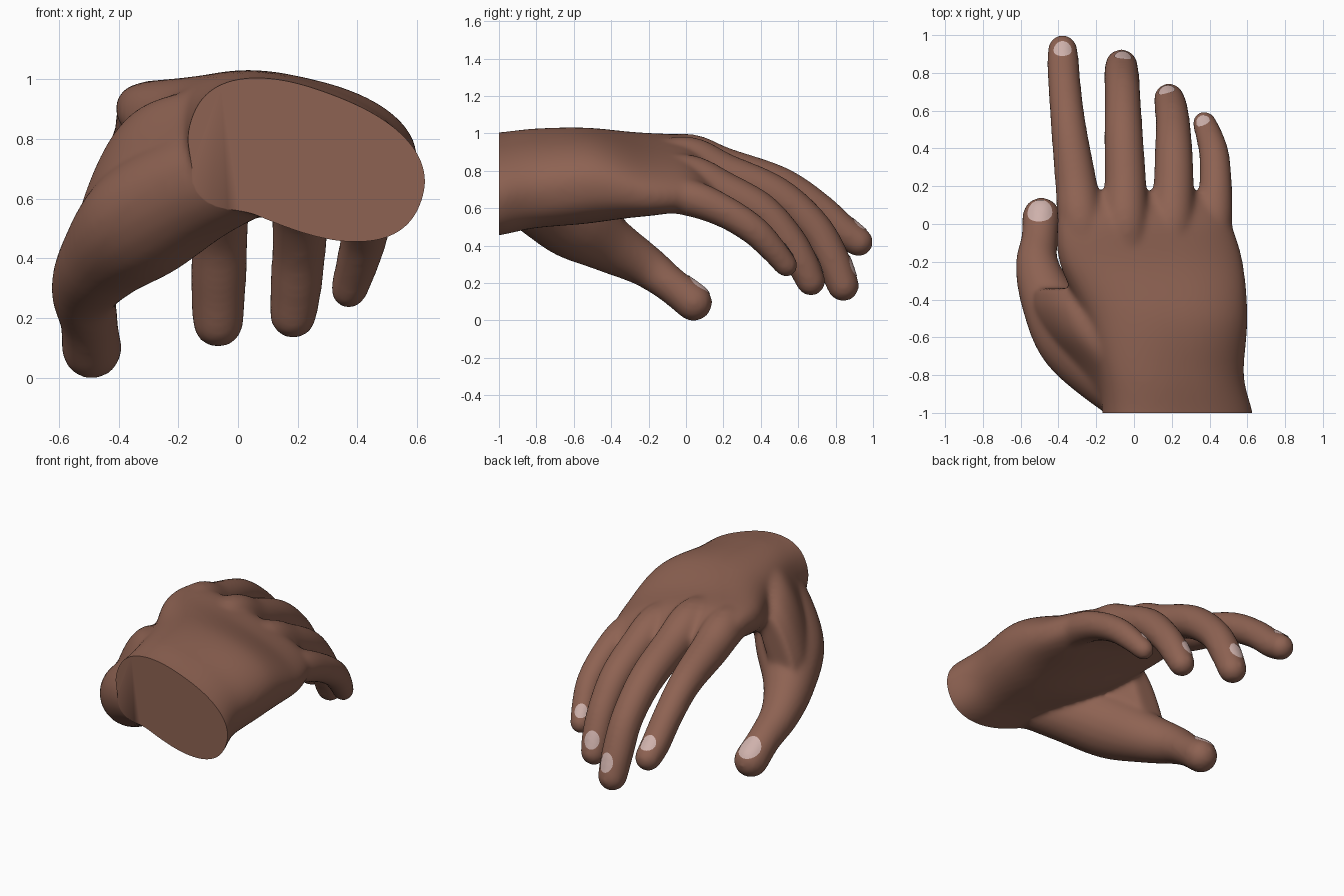
import bpy, bmesh, math
from mathutils import Vector
from mathutils.bvhtree import BVHTree

cube = bpy.data.objects.get("Cube")
if cube:
    bpy.data.objects.remove(cube, do_unlink=True)


def material(name, colour):
    m = bpy.data.materials.new(name)
    m.use_nodes = True
    m.diffuse_color = (*colour, 1)
    m.node_tree.nodes["Principled BSDF"].inputs["Base Color"].default_value = (*colour, 1)
    return m


skin = material("brown skin", (0.27, 0.123, 0.085))
nail_pink = material("pale pink nail", (0.62, 0.44, 0.41))


def spline(points, steps=6):
    """Smooth Catmull-Rom run through tuples of any length."""
    pts = [Vector(p) for p in points]
    pts = [pts[0] * 2 - pts[1]] + pts + [pts[-1] * 2 - pts[-2]]
    out = []
    for a, b, c, d in zip(pts, pts[1:], pts[2:], pts[3:]):
        for i in range(steps):
            t = i / steps
            out.append(0.5 * (2 * b + (c - a) * t + (2 * a - 5 * b + 4 * c - d) * t**2
                              + (3 * b - a - 3 * c + d) * t**3))
    return out + [pts[-2]]


def loft(bm, rings, caps=True):
    loops = [[bm.verts.new(p) for p in ring] for ring in rings]
    for a, b in zip(loops, loops[1:]):
        for i in range(len(a)):
            j = (i + 1) % len(a)
            bm.faces.new((a[i], a[j], b[j], b[i]))
    if caps:
        bm.faces.new(loops[0][::-1])
    bm.faces.new(loops[-1])


def circle(n):
    return [(math.cos(2 * math.pi * i / n), math.sin(2 * math.pi * i / n)) for i in range(n)]


def limb(bm, path):
    """Round tube along (x, y, z, radius) with a domed tip."""
    run = spline(path)
    centres = [Vector(p[:3]) for p in run]
    rings = []

    def ring(c, t, r):
        side = t.cross(Vector((0, 0, 1))).normalized()
        up = side.cross(t)
        rings.append([c + (side * u + up * v) * r for u, v in circle(20)])

    for i, c in enumerate(centres):
        t = (centres[min(i + 1, len(run) - 1)] - centres[max(i - 1, 0)]).normalized()
        ring(c, t, run[i][3])
    for k in range(1, 6):
        a = k * math.pi / 11
        ring(centres[-1] + t * run[-1][3] * math.sin(a), t, run[-1][3] * math.cos(a))
    loft(bm, rings)


def slab(bm, sections):
    """Tilted superellipse sections: y, centre x, centre z, half width, half depth, tilt."""
    rings = []
    for y, cx, cz, w, d, tilt in spline(sections):
        ring = []
        for u, v in circle(48):
            u = math.copysign(abs(u) ** 0.85, u) * w
            v = math.copysign(abs(v) ** 0.85, v) * d
            c, s = math.cos(tilt), math.sin(tilt)
            ring.append((cx + u * c - v * s, y, cz + u * s + v * c))
        rings.append(ring)
    loft(bm, rings)


# Centre lines of the digits, root to tip
digits = {
    "index": [(-.22, -.25, .85, .1), (-.28, 0, .88, .12), (-.305, .2, .815, .112), (-.345, .5, .73, .095),
              (-.365, .7, .605, .088), (-.375, .84, .48, .086), (-.378, .922, .42, .08)],
    "middle": [(-.02, -.25, .83, .1), (-.045, 0, .865, .12), (-.045, .2, .785, .112), (-.055, .48, .67, .103),
               (-.06, .68, .5, .095), (-.065, .78, .33, .094), (-.067, .84, .187, .087)],
    "ring": [(.19, -.25, .76, .1), (.2, 0, .775, .115), (.21, .2, .69, .108), (.21, .4, .585, .1),
             (.205, .54, .44, .092), (.195, .62, .31, .088), (.185, .667, .21, .08)],
    "little": [(.39, -.25, .68, .09), (.42, 0, .66, .1), (.432, .2, .585, .088), (.425, .36, .485, .081),
               (.4, .46, .385, .073), (.372, .535, .295, .064)],
    "thumb": [(.12, -.98, .74, .16), (-.12, -.8, .645, .185), (-.32, -.6, .525, .2), (-.45, -.4, .4, .152),
              (-.512, -.22, .295, .116), (-.5, -.08, .19, .098), (-.49, .04, .097, .102)],
}

# Rough volumes: palm, fleshy thumb base with its web, and digits
bm = bmesh.new()
slab(bm, [(-1.12, .235, .725, .42, .235, -.36), (-1, .23, .73, .41, .235, -.36),
          (-.8, .195, .76, .395, .235, -.32), (-.5, .165, .775, .44, .235, -.2),
          (-.2, .09, .78, .5, .17, -.27), (0, .055, .785, .48, .135, -.3),
          (.1, .05, .755, .45, .1, -.31), (.17, .05, .725, .4, .06, -.31)])
slab(bm, [(-1.1, .1, .74, .17, .14, .8), (-1, .05, .75, .19, .16, .85),
          (-.8, -.07, .735, .25, .18, .95), (-.6, -.25, .69, .27, .17, 1.12),
          (-.45, -.365, .64, .28, .13, 1.17), (-.34, -.41, .61, .24, .08, 1.17)])
for path in digits.values():
    limb(bm, path)
bmesh.ops.recalc_face_normals(bm, faces=bm.faces)
mesh = bpy.data.meshes.new("hand")
bm.to_mesh(mesh)
bm.free()
hand = bpy.data.objects.new("hand", mesh)
bpy.context.collection.objects.link(hand)

# Fuse the volumes and soften the joins
remesh = hand.modifiers.new("fuse", 'REMESH')
remesh.mode = 'VOXEL'
remesh.voxel_size = 0.014
smooth = hand.modifiers.new("soften", 'SMOOTH')
smooth.factor = 0.5
smooth.iterations = 20
graph = bpy.context.evaluated_depsgraph_get()
fused = bpy.data.meshes.new_from_object(hand.evaluated_get(graph))
hand.modifiers.clear()
hand.data = fused

# Flat cut at the wrist
bm = bmesh.new()
bm.from_mesh(fused)
cut = bmesh.ops.bisect_plane(bm, geom=bm.verts[:] + bm.edges[:] + bm.faces[:],
                             plane_co=(0, -1, 0), plane_no=(0, -1, 0), clear_outer=True)
rim = [e for e in cut["geom_cut"] if isinstance(e, bmesh.types.BMEdge)]
bmesh.ops.holes_fill(bm, edges=rim)
bmesh.ops.recalc_face_normals(bm, faces=bm.faces)
tree = BVHTree.FromBMesh(bm)
bm.to_mesh(fused)
bm.free()
fused.materials.clear()
fused.materials.append(skin)


def finish(obj):
    bpy.ops.object.select_all(action='DESELECT')
    obj.select_set(True)
    bpy.context.view_layer.objects.active = obj
    bpy.ops.object.shade_smooth_by_angle(angle=math.radians(50))


finish(hand)


def nail(name, path, half_width, half_length, back, lean):
    """Thin oval plate laid on the upper side of a fingertip."""
    tip, prev = Vector(path[-1][:3]), Vector(path[-2][:3])
    t = (tip - prev).normalized()
    n = Vector((lean, 0, 1))
    n = (n - t * n.dot(t)).normalized()
    side = n.cross(t)
    bm = bmesh.new()
    rings = []
    for k in range(5, 0, -1):
        ring = []
        for u, v in circle(24):
            p = tip - t * back + (side * -u * half_width + t * v * half_length) * k / 5
            hit = tree.ray_cast(p + n * 0.2, -n)[0] or p
            ring.append(hit + n * 0.004)
        rings.append(ring)
    loft(bm, rings, caps=False)
    bm.normal_update()
    if sum(f.normal.dot(n) for f in bm.faces) < 0:
        bmesh.ops.reverse_faces(bm, faces=bm.faces)
    plate = bpy.data.meshes.new(name)
    bm.to_mesh(plate)
    bm.free()
    plate.materials.append(nail_pink)
    obj = bpy.data.objects.new(name, plate)
    bpy.context.collection.objects.link(obj)
    finish(obj)


nail("index_nail", digits["index"], .048, .052, .052, 0)
nail("middle_nail", digits["middle"], .046, .06, .075, .05)
nail("ring_nail", digits["ring"], .046, .056, .065, -.02)
nail("little_nail", digits["little"], .038, .044, .052, -.05)
nail("thumb_nail", digits["thumb"], .066, .076, .035, -.1)
